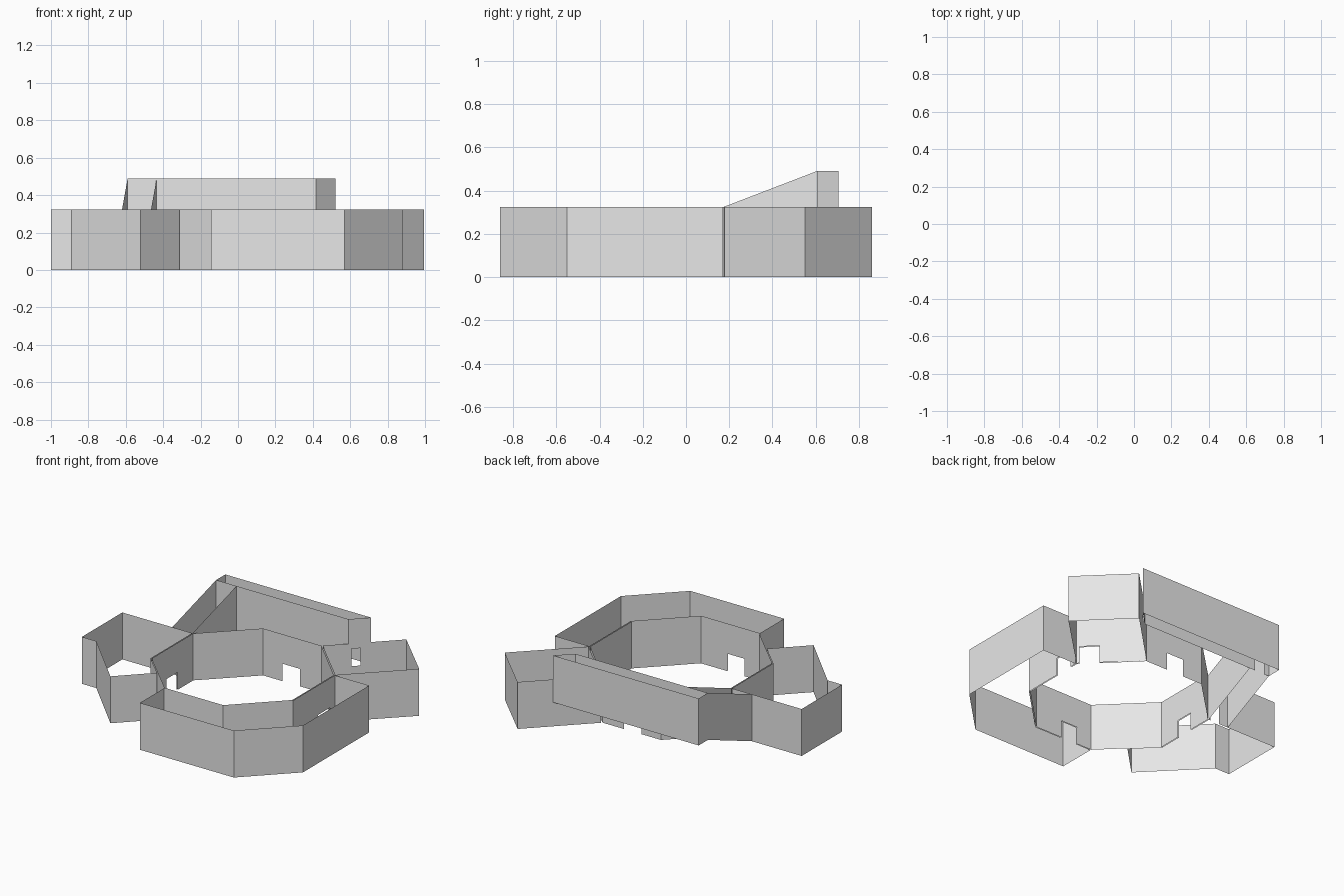
import bpy
import bmesh

WALL = 0.323      # wall height
DOOR = 0.12       # doorway height
UPPER = 0.167     # floor level of the raised corridor

if "Cube" in bpy.data.objects:
    bpy.data.objects.remove(bpy.data.objects["Cube"], do_unlink=True)

grey = bpy.data.materials.new("wall_grey")
grey.use_nodes = True
grey.diffuse_color = (0.8, 0.8, 0.8, 1)
grey.node_tree.nodes["Principled BSDF"].inputs["Base Color"].default_value = (0.8, 0.8, 0.8, 1)


def panel(bm, a, b, a_z, b_z):
    """Upright sheet from a to b; a_z and b_z are (bottom, top) at each end."""
    corners = [(*a, a_z[0]), (*b, b_z[0]), (*b, b_z[1]), (*a, a_z[1])]
    bm.faces.new([bm.verts.new(c) for c in corners])


def finish(name, bm):
    bmesh.ops.remove_doubles(bm, verts=bm.verts, dist=0.0005)
    mesh = bpy.data.meshes.new(name)
    bm.to_mesh(mesh)
    bm.free()
    mesh.materials.append(grey)
    obj = bpy.data.objects.new(name, mesh)
    bpy.context.collection.objects.link(obj)


def room(name, outline, doors, floor=0.0):
    """Closed ring of walls; doors maps wall index to (start, end, sill height)."""
    bm = bmesh.new()
    top = floor + WALL
    for i, a in enumerate(outline):
        b = outline[(i + 1) % len(outline)]
        full = (floor, top)
        if i not in doors:
            panel(bm, a, b, full, full)
            continue
        start, end, sill = doors[i]
        p, q = [tuple(a[k] + (b[k] - a[k]) * t for k in (0, 1)) for t in (start, end)]
        panel(bm, a, p, full, full)
        panel(bm, q, b, full, full)
        lintel = (sill + DOOR, top)
        panel(bm, p, q, lintel, lintel)
        if sill > floor:
            panel(bm, p, q, (floor, sill), (floor, sill))
    finish(name, bm)


# Central eight-sided hall
room("central_hall",
     [(0.61, 0.17), (0.30, 0.48), (-0.145, 0.48), (-0.46, 0.17),
      (-0.46, -0.28), (-0.145, -0.59), (0.30, -0.59), (0.61, -0.28)],
     {0: (0.04, 0.33, 0), 1: (0.37, 0.67, 0), 3: (0.38, 0.65, 0),
      5: (0.25, 0.54, 0), 7: (0.60, 0.89, 0)})

# Wrap-around room at the front
room("front_room",
     [(0.88, 0.17), (0.618, 0.17), (0.618, -0.283), (0.303, -0.598),
      (-0.145, -0.598), (-0.145, -0.86), (0.57, -0.86), (0.88, -0.55)],
     {1: (0.11, 0.40, 0), 3: (0.46, 0.745, 0)})

# Side room with the ramp entrance
room("side_room",
     [(-0.468, 0.17), (-1, 0.17), (-1, -0.27), (-0.89, -0.27),
      (-0.52, -0.645), (-0.312, -0.435), (-0.468, -0.283)],
     {0: (0.02, 0.155, 0), 6: (0.36, 0.625, 0)})

# Square corner room with a raised doorway to the corridor
room("square_room",
     [(0.995, 0.55), (0.68, 0.86), (0.306, 0.486), (0.618, 0.178)],
     {1: (0.55, 0.67, UPPER), 2: (0.67, 0.96, 0)})

# Raised corridor along the back
room("raised_corridor",
     [(0.52, 0.705), (-0.59, 0.705), (-0.59, 0.605), (0.418, 0.605)],
     {2: (0.04, 0.11, UPPER), 3: (0.14, 0.56, UPPER)}, UPPER)

# Sloping side walls of the ramp
low, high = (0, WALL), (UPPER, UPPER + WALL)
for name, x_low, x_high in (("ramp_outer_wall", -0.62, -0.59),
                            ("ramp_inner_wall", -0.465, -0.435)):
    bm = bmesh.new()
    panel(bm, (x_high, 0.605), (x_low, 0.17), high, low)
    finish(name, bm)
